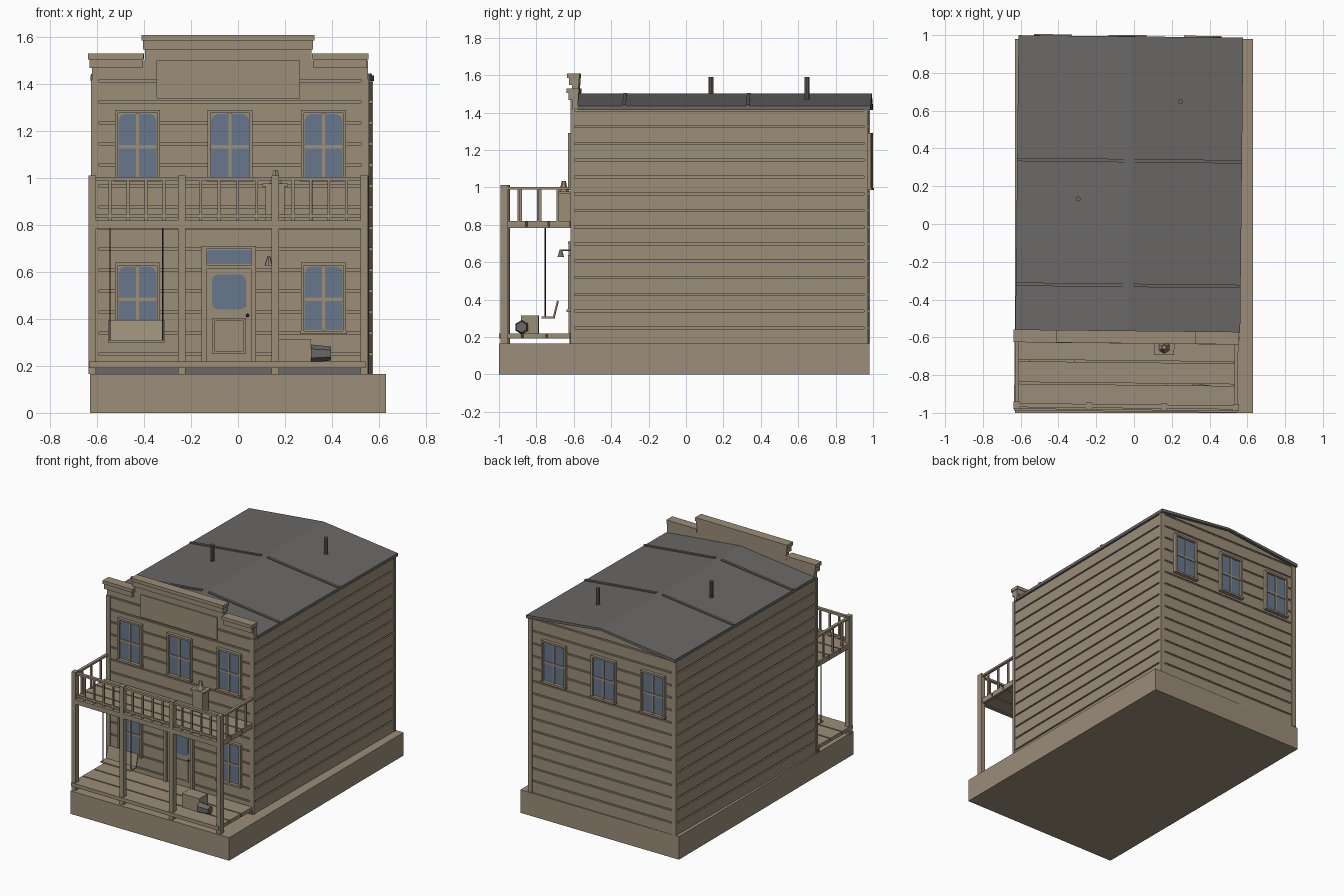
import bpy, bmesh, math
from mathutils import Matrix, Vector

cube = bpy.data.objects.get("Cube")
if cube:
    bpy.data.objects.remove(cube, do_unlink=True)


def material(name, rgb):
    m = bpy.data.materials.new(name)
    m.use_nodes = True
    m.diffuse_color = (*rgb, 1)
    bsdf = m.node_tree.nodes["Principled BSDF"]
    bsdf.inputs["Base Color"].default_value = (*rgb, 1)
    bsdf.inputs["Roughness"].default_value = 0.9
    return m


WOOD = material("weathered tan wood", (0.33, 0.27, 0.19))
SLATE = material("grey roofing", (0.145, 0.14, 0.135))
GLASS = material("blue grey glass", (0.135, 0.185, 0.26))
IRON = material("dark iron", (0.05, 0.045, 0.04))

# The house stands slightly askew on its plinth
SKEW = Matrix.Rotation(math.radians(-0.6), 4, "Z")


def box(bm, x0, x1, y0, y1, z0, z1):
    size = Matrix.Diagonal((abs(x1 - x0), abs(y1 - y0), abs(z1 - z0), 1))
    mid = Matrix.Translation(((x0 + x1) / 2, (y0 + y1) / 2, (z0 + z1) / 2))
    bmesh.ops.create_cube(bm, size=1, matrix=mid @ size)


def prism(bm, pts, y0, y1):
    """Extrude an x-z outline along y."""
    a = [bm.verts.new((x, y0, z)) for x, z in pts]
    b = [bm.verts.new((x, y1, z)) for x, z in pts]
    bm.faces.new(a)
    bm.faces.new(b[::-1])
    for i in range(len(a)):
        j = (i + 1) % len(a)
        bm.faces.new((a[j], a[i], b[i], b[j]))


def cone(bm, p0, p1, r0, r1, n=8):
    p0, p1 = Vector(p0), Vector(p1)
    d = p1 - p0
    m = Matrix.Translation((p0 + p1) / 2) @ d.to_track_quat("Z", "Y").to_matrix().to_4x4()
    bmesh.ops.create_cone(bm, cap_ends=True, segments=n, radius1=r0, radius2=r1,
                          depth=d.length, matrix=m)


def finish(name, bm, mat, skew=True):
    bmesh.ops.recalc_face_normals(bm, faces=bm.faces)
    if skew:
        bm.transform(SKEW)
    me = bpy.data.meshes.new(name)
    bm.to_mesh(me)
    bm.free()
    me.materials.append(mat)
    ob = bpy.data.objects.new(name, me)
    bpy.context.collection.objects.link(ob)
    return ob


def boxes(name, mat, *dims):
    bm = bmesh.new()
    for d in dims:
        box(bm, *d)
    return finish(name, bm, mat)


L, R, MID = -0.615, 0.56, -0.027        # house sides and ridge line
FRONT, BACK = -0.605, 0.972
BASE, EAVE, RIDGE = 0.165, 1.42, 1.485

# Plinth
bm = bmesh.new()
box(bm, -0.63, 0.63, -1, 0.98, 0, BASE)
finish("plinth", bm, WOOD, skew=False)

# Walls: a gabled core wrapped in grooved board courses
bm = bmesh.new()
prism(bm, [(L + .01, BASE), (R - .01, BASE), (R - .01, EAVE), (MID, RIDGE), (L + .01, EAVE)],
      FRONT + .01, BACK - .008)
pitch = (EAVE - BASE) / 14
for i in range(14):
    z = BASE + i * pitch
    box(bm, L, R, FRONT, BACK, z, z + pitch - 0.011)
prism(bm, [(L, EAVE), (R, EAVE), (MID, RIDGE)], BACK - .03, BACK)
finish("siding", bm, WOOD)

# Corner boards
boxes("corner_boards", WOOD, *[
    (x, x + .034, y, y + .02, BASE, EAVE)
    for x in (L - .005, R - .029) for y in (FRONT - .006, BACK - .014)])

# Stepped false front with cornices
boxes("false_front", WOOD,
      (L, R, FRONT, -.572, EAVE, 1.5), (-.39, .32, FRONT, -.572, 1.5, 1.58))
cornice = []
for x0, x1, top in ((-.632, -.395, 1.53), (.322, .562, 1.53), (-.405, .332, 1.61)):
    cornice += [(x0, x1, -.632, -.565, top - .024, top),
                (x0 + .006, x1 - .006, -.622, -.568, top - .062, top - .024)]
boxes("cornice", WOOD, *cornice)
boxes("sign_board", WOOD, (-.34, .27, FRONT - .009, FRONT, 1.34, 1.5))

# Roof sheet with seam battens and vent pipes
bm = bmesh.new()
rl, rr, t = -.622, .568, .016
prism(bm, [(rl, EAVE - .006), (MID, RIDGE), (rr, EAVE - .006),
           (rr, EAVE + t), (MID, RIDGE + t), (rl, EAVE + t)], -.572, .993)
finish("roof", bm, SLATE)
bm = bmesh.new()
for y in (-.325, .335):
    for x0, x1 in ((rl, -.055), (rr, 0.0)):
        zs = [EAVE + t + (RIDGE - EAVE) * (x - x0) / (MID - x0) for x in (x0, x1)]
        prism(bm, [(x0, zs[0] - .002), (x1, zs[1] - .002), (x1, zs[1] + .008), (x0, zs[0] + .008)],
              y - .009, y + .009)
finish("roof_battens", bm, SLATE)
bm = bmesh.new()
for x, y in ((-.297, .13), (.24, .65)):
    cone(bm, (x, y, 1.44), (x, y, 1.59), .013, .013, 10)
finish("vent_pipes", bm, SLATE)


def pane(bm, x0, x1, z0, z1, y, s, low=0.0, high=0.0):
    """Glass plate with clipped lower and upper corners."""
    pts = []
    for cx, cz, dx, dz, c in ((x0, z0, 1, 1, low), (x1, z0, -1, 1, low),
                              (x1, z1, -1, -1, high), (x0, z1, 1, -1, high)):
        corner = [(cx, cz + dz * c), (cx + dx * c * .3, cz + dz * c * .3), (cx + dx * c, cz)]
        if c == 0:
            corner = [(cx, cz)]
        pts += corner if dx * dz > 0 else corner[::-1]
    prism(bm, pts, y + s * .005, y + s * .009)


def window(name, cx, z0, y, s):
    x0, x1, z1, w = cx - .096, cx + .096, z0 + .305, .013
    d = y + s * .022
    boxes(name + "_frame", WOOD,
          (x0, x0 + w, y, d, z0, z1), (x1 - w, x1, y, d, z0, z1),
          (x0, x1, y, d, z1 - w, z1), (x0 - .004, x1 + .004, y, d + s * .006, z0, z0 + w),
          (x0, x1, y - s * .01, y + s * .005, z0, z1),
          (cx - .006, cx + .006, y, y + s * .014, z0, z1),
          (x0, x1, y, y + s * .015, z0 + .142, z0 + .156))
    bm = bmesh.new()
    pane(bm, x0 + .015, x1 - .015, z0 + .149, z1 - .016, y, s, high=.03)
    pane(bm, x0 + .015, x1 - .015, z0 + .018, z0 + .149, y, s)
    finish(name + "_glass", bm, GLASS)


for label, cx in (("right", -.43), ("middle", -.035), ("left", .363)):
    window("front_upper_window_" + label, cx + .008, .985, FRONT, -1)
    window("back_window_" + label, cx - .01, .985, BACK, 1)
    if label != "middle":
        window("front_lower_window_" + label, cx + .008, .335, FRONT, -1)

# Door with transom, glazed top and framed lower panel
DX, F = -.032, FRONT
boxes("door_frame", WOOD,
      (DX - .116, DX - .096, F - .022, F, .215, .71), (DX + .096, DX + .116, F - .022, F, .215, .71),
      (DX - .116, DX + .116, F - .024, F, .697, .71), (DX - .1, DX + .1, F - .02, F, .613, .63),
      (DX - .1, DX + .1, F - .005, F + .01, .215, .7))
bm = bmesh.new()
pane(bm, DX - .094, DX + .094, .634, .693, F, -1, .01, .01)
pane(bm, DX - .073, DX + .073, .44, .59, F, -1, .025, .025)
finish("door_glass", bm, GLASS)
boxes("door_panel", WOOD,
      *[(DX + x - .006, DX + x + .006, F - .012, F, .255, .4) for x in (-.066, .066)],
      *[(DX - .072, DX + .072, F - .012, F, z, z + .012) for z in (.25, .393)])
bm = bmesh.new()
bmesh.ops.create_icosphere(bm, subdivisions=1, radius=.008, matrix=Matrix.Translation((.047, F - .014, .415)))
finish("door_knob", bm, IRON)

# Porch deck and balcony floor, laid in boards
PL, PR = -.625, .553


def planks(name, y0, z0, z1):
    n, gap = 3, .009
    w = (FRONT - y0) / n
    boxes(name, WOOD, *[(PL, PR, y0 + i * w, y0 + (i + 1) * w - gap, z0, z1) for i in range(n)])


planks("porch_deck", -.993, .192, .218)
planks("balcony_floor", -.962, .79, .82)
boxes("balcony_beams", WOOD, (PL, PR, -.985, -.964, .785, .82),
      *[(x, x + .02, -.975, FRONT, .782, .792) for x in (PL, PR - .02)])
boxes("porch_skirt", SLATE, (PL, PR, FRONT - .012, FRONT, BASE, .192))

# Posts
POSTS = (-.611, -.229, .168, .549)
boxes("porch_posts", WOOD, *[(x - .016, x + .016, -.985, -.947, BASE, 1.012) for x in POSTS])

# Balcony railing
rails = [(PL, PR, -.976, -.955, .99, 1.005), (PL, PR, -.972, -.96, .832, .846)]
for a, b in zip(POSTS, POSTS[1:]):
    for k in range(1, 5):
        x = a + (b - a) * k / 5
        rails.append((x - .006, x + .006, -.972, -.96, .82, .99))
for x in (POSTS[0], POSTS[-1]):
    rails.append((x - .01, x + .01, -.965, FRONT, .988, 1.002))
    for y in (-.89, -.785, -.68):
        rails.append((x - .006, x + .006, y - .006, y + .006, .82, .99))
boxes("balcony_railing", WOOD, *rails)

# Stove-like box with a finial on the balcony
boxes("balcony_box", WOOD, (.125, .205, -.685, -.615, .82, .965), (.112, .22, -.69, -.612, .965, .977))
bm = bmesh.new()
cone(bm, (.167, -.652, .977), (.167, -.652, 1.005), .032, .018, 6)
cone(bm, (.167, -.652, 1.005), (.167, -.652, 1.035), .017, .011, 6)
finish("box_finial", bm, WOOD)

# Wall lamp beside the door
bm = bmesh.new()
cone(bm, (.138, FRONT, .665), (.138, -.67, .665), .004, .004, 6)
cone(bm, (.138, -.668, .627), (.138, -.668, .668), .018, .006, 8)
finish("wall_lamp", bm, WOOD)

# Hanging swing seat
boxes("swing_seat", WOOD, (-.545, -.305, -.775, -.705, .3, .31))
bm = bmesh.new()
box(bm, -.545, -.305, -.004, .004, 0, .095)
bm.transform(Matrix.Translation((0, -.712, .302)) @ Matrix.Rotation(math.radians(-14), 4, "X"))
finish("swing_back", bm, WOOD)
bm = bmesh.new()
for x in (-.537, -.313):
    cone(bm, (x, -.757, .305), (x, -.757, .79), .003, .003, 6)
finish("swing_ropes", bm, IRON)

# Chest and bucket on the deck
boxes("chest", WOOD, (.18, .32, -.88, -.785, .218, .315))
bm = bmesh.new()
cone(bm, (.32, -.875, .253), (.405, -.875, .253), .038, .03, 6)
finish("bucket", bm, SLATE)
